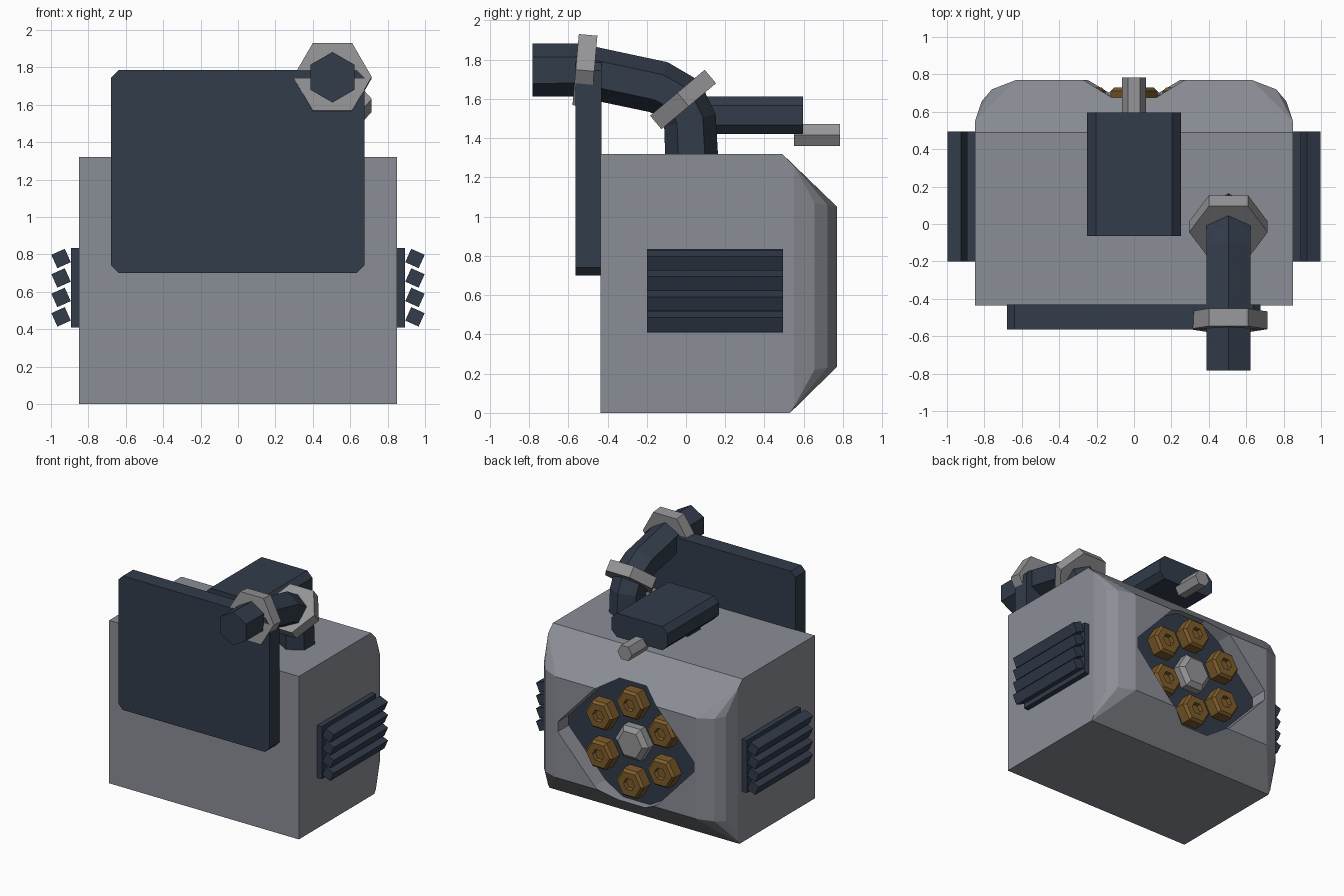
import bpy, bmesh, math
from mathutils import Vector

if "Cube" in bpy.data.objects:
    bpy.data.objects.remove(bpy.data.objects["Cube"])


def material(name, rgb):
    m = bpy.data.materials.new(name)
    m.diffuse_color = (*rgb, 1)
    m.use_nodes = True
    m.node_tree.nodes["Principled BSDF"].inputs["Base Color"].default_value = m.diffuse_color
    return m


GREY = material("body grey", (0.26, 0.27, 0.305))
NAVY = material("dark navy", (0.032, 0.045, 0.069))
STEEL = material("steel", (0.30, 0.30, 0.312))
GOLD = material("bronze", (0.205, 0.107, 0.024))


def finish(name, bm, mat):
    bmesh.ops.recalc_face_normals(bm, faces=bm.faces)
    me = bpy.data.meshes.new(name)
    bm.to_mesh(me)
    bm.free()
    me.materials.append(mat)
    ob = bpy.data.objects.new(name, me)
    bpy.context.collection.objects.link(ob)
    return ob


def loft(name, rings, mat):
    """Skin matching rings of points and cap both ends."""
    bm = bmesh.new()
    vs = [[bm.verts.new(p) for p in r] for r in rings]
    n = len(vs[0])
    for a, b in zip(vs, vs[1:]):
        for i in range(n):
            bm.faces.new((a[i], a[(i + 1) % n], b[(i + 1) % n], b[i]))
    bm.faces.new(vs[0])
    bm.faces.new(vs[-1])
    return finish(name, bm, mat)


def extrude_y(name, outline, y0, y1, mat):
    return loft(name, [[(x, y, z) for x, z in outline] for y in (y0, y1)], mat)


def chamfered(x0, x1, z0, z1, c):
    return [(x0 + c, z0), (x1 - c, z0), (x1, z0 + c), (x1, z1 - c),
            (x1 - c, z1), (x0 + c, z1), (x0, z1 - c), (x0, z0 + c)]


def hexring(centre, axis, r, turn=0):
    """Hexagon around an axis in the yz plane; turn 0 points along x."""
    c, ax, side = Vector(centre), Vector(axis).normalized(), Vector((1, 0, 0))
    up = side.cross(ax)
    return [c + r * (side * math.cos(a) + up * math.sin(a))
            for a in (turn + i * math.pi / 3 for i in range(6))]


def hexbar(name, centre, axis, r, length, mat):
    h = Vector(axis).normalized() * length / 2
    c = Vector(centre)
    return loft(name, [hexring(c - h, axis, r), hexring(c + h, axis, r)], mat)


# body: hull with chamfered back edges
half = [(.85, -.435, 0), (.85, -.435, 1.32), (.85, .49, 1.32), (.85, .55, 1.26),
        (.85, .53, 0), (.85, .55, .03), (.815, .655, 1.07), (.815, .655, .22),
        (.76, .72, 1.06), (.76, .72, .23), (.63, .77, 1.05), (.63, .77, .235)]
bm = bmesh.new()
for x, y, z in half:
    bm.verts.new((x, y, z))
    bm.verts.new((-x, y, z))
bmesh.ops.convex_hull(bm, input=bm.verts)
bmesh.ops.dissolve_limit(bm, angle_limit=0.01, verts=bm.verts, edges=bm.edges)
body = finish("body", bm, GREY)

# recess cut into the back
CZ = .65
q = [(.61, .04), (.28, .395), (.12, .49)]
upper = q + [(-x, z) for x, z in reversed(q)]
outline = upper + [(-x, -z) for x, z in upper]
cutter = extrude_y("recess_cutter", [(x, CZ + z) for x, z in outline], .63, 1.0, GREY)
cutter.hide_render = True
mod = body.modifiers.new("recess", 'BOOLEAN')
mod.operation, mod.solver, mod.object = 'DIFFERENCE', 'EXACT', cutter
cut = bpy.data.meshes.new_from_object(
    body.evaluated_get(bpy.context.evaluated_depsgraph_get()))
body.modifiers.clear()
body.data = cut
bpy.data.objects.remove(cutter)
cut.materials.clear()
cut.materials.append(GREY)
cut.materials.append(NAVY)
for p in cut.polygons:   # recess floor is dark
    p.material_index = int(p.normal.y > .99 and p.center.y < .7)

# ring of bronze nozzles, each with a hollow tip
for i in range(6):
    a = math.radians(90 + 60 * i)
    x, z = .32 * math.cos(a), CZ + .32 * math.sin(a)
    rings = [hexring((x, y, z), (0, 1, 0), r)
             for y, r in ((.6, .125), (.71, .125), (.73, .105), (.73, .05), (.70, .045))]
    loft(f"nozzle_{i + 1}", rings, GOLD)

# hub in the middle of the ring
loft("hub", [hexring((0, y, CZ), (0, 1, 0), r)
             for y, r in ((.6, .15), (.69, .15), (.72, .11))], STEEL)

# front plate
extrude_y("front_plate", chamfered(-.678, .675, .70, 1.785, .04), -.563, -.43, NAVY)

# side vents: backing plate and four tilted slats on each side
for s, side in ((1, "right"), (-1, "left")):
    extrude_y(f"vent_plate_{side}",
              [(s * .84, .41), (s * .892, .41), (s * .892, .835), (s * .84, .835)],
              -.2, .495, NAVY)
    for k in range(4):
        z = .778 - k * .104
        sq = []
        for j in range(4):
            a = math.radians(45 - 24 + 90 * j)
            sq.append((s * (.946 + .0555 * math.cos(a)), z + .0555 * math.sin(a)))
        extrude_y(f"vent_slat_{side}_{k + 1}", sq, -.2, .495, NAVY)

# top box with its post and spout
extrude_y("top_box", chamfered(-.25, .25, 1.42, 1.612, .046), -.065, .595, NAVY)
extrude_y("top_box_post", chamfered(-.1, .1, 1.28, 1.45, .01), -.04, .12, NAVY)
hexbar("spout", (0, .667, 1.415), (0, 1, 0), .065, .235, STEEL)

# bent six-sided pipe
PX = .505
path = [Vector((PX, y, z)) for y, z in
        ((-.783, 1.747), (-.55, 1.747), (-.14, 1.66), (-.03, 1.60), (.02, 1.49), (.03, 1.28))]
rings = []
for i, p in enumerate(path):
    t = Vector()
    if i > 0:
        t += (p - path[i - 1]).normalized()
    if i < len(path) - 1:
        t += (path[i + 1] - p).normalized()
    if i == len(path) - 1:
        t = Vector((0, 0, -1))
    rings.append(hexring(p, t, .135, math.pi / 6))
loft("pipe", rings, NAVY)

# pipe collars
hexbar("collar_front", (PX, -.515, 1.745), (0, 1, -.09), .21, .095, STEEL)
hexbar("collar_rear", (PX, -.015, 1.597), (0, .64, -.76), .21, .09, STEEL)
